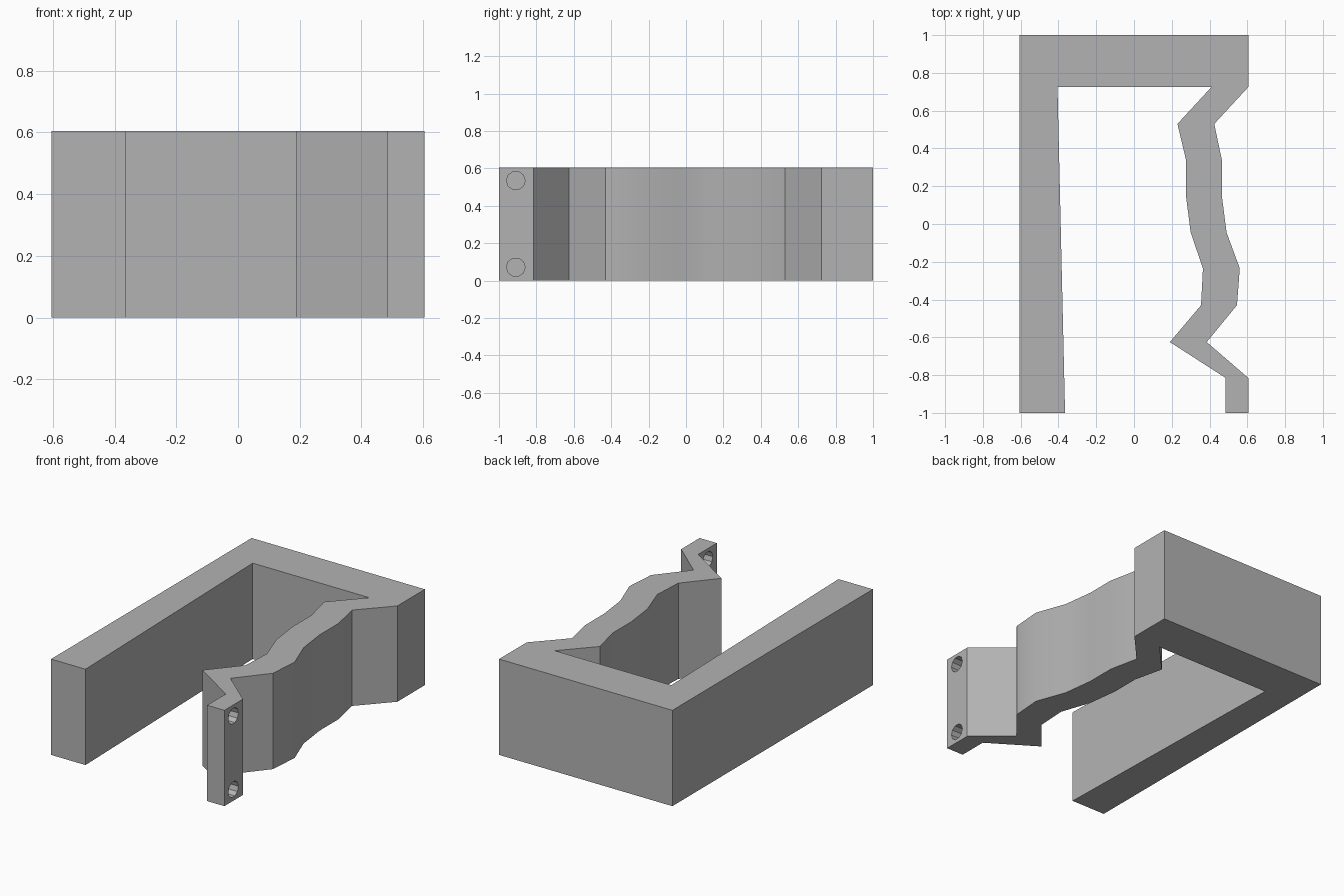
import bpy, bmesh, math
from mathutils import Matrix, Vector

cube = bpy.data.objects.get("Cube")
if cube:
    bpy.data.objects.remove(cube, do_unlink=True)

HEIGHT = 0.605
HALF = 0.605

grey = bpy.data.materials.new("plain grey")
grey.use_nodes = True
colour = (0.45, 0.45, 0.45, 1)
grey.diffuse_color = colour
grey.node_tree.nodes["Principled BSDF"].inputs["Base Color"].default_value = colour


def new_object(name, bm):
    bmesh.ops.recalc_face_normals(bm, faces=bm.faces)
    mesh = bpy.data.meshes.new(name)
    bm.to_mesh(mesh)
    bm.free()
    mesh.materials.append(grey)
    obj = bpy.data.objects.new(name, mesh)
    bpy.context.collection.objects.link(obj)
    return obj


def extrude_outline(name, points):
    bm = bmesh.new()
    face = bm.faces.new([bm.verts.new((x, y, 0)) for x, y in points])
    result = bmesh.ops.extrude_face_region(bm, geom=[face])
    top = [v for v in result["geom"] if isinstance(v, bmesh.types.BMVert)]
    bmesh.ops.translate(bm, verts=top, vec=Vector((0, 0, HEIGHT)))
    return new_object(name, bm)


# Bent arm: outer side front to back, inner side back to front
outer = [(HALF, -1), (HALF, -0.815), (0.385, -0.625), (0.545, -0.43),
         (0.56, -0.235), (0.49, -0.045), (0.465, 0.15), (0.465, 0.34),
         (0.425, 0.53), (HALF, 0.725)]
inner = [(0.41, 0.725), (0.23, 0.53), (0.275, 0.34), (0.275, 0.15),
         (0.30, -0.045), (0.365, -0.235), (0.355, -0.43), (0.19, -0.625),
         (0.485, -0.815), (0.485, -1)]

# Back bar and straight, slightly widening arm
back_and_straight_arm = [(HALF, 1), (-HALF, 1), (-HALF, -1), (-0.365, -1), (-0.405, 0.725)]

frame = extrude_outline("clamp_frame", outer + back_and_straight_arm + inner)

# Two screw holes through the tip of the bent arm
bm = bmesh.new()
for z in (0.072, 0.535):
    bmesh.ops.create_cone(
        bm, cap_ends=True, segments=10, radius1=0.05, radius2=0.05, depth=0.4,
        matrix=Matrix.Translation((0.545, -0.91, z)) @ Matrix.Rotation(math.pi / 2, 4, "Y"))
cutter = new_object("screw_hole_cutter", bm)
cutter.hide_render = True

bpy.ops.object.select_all(action="DESELECT")
frame.select_set(True)
bpy.context.view_layer.objects.active = frame
holes = frame.modifiers.new("screw holes", "BOOLEAN")
holes.operation = "DIFFERENCE"
holes.solver = "EXACT"
holes.object = cutter
bpy.ops.object.modifier_apply(modifier=holes.name)
bpy.data.objects.remove(cutter, do_unlink=True)

# Gentle bends shade smooth, corners stay sharp
bpy.ops.object.shade_smooth_by_angle(angle=math.radians(30))
